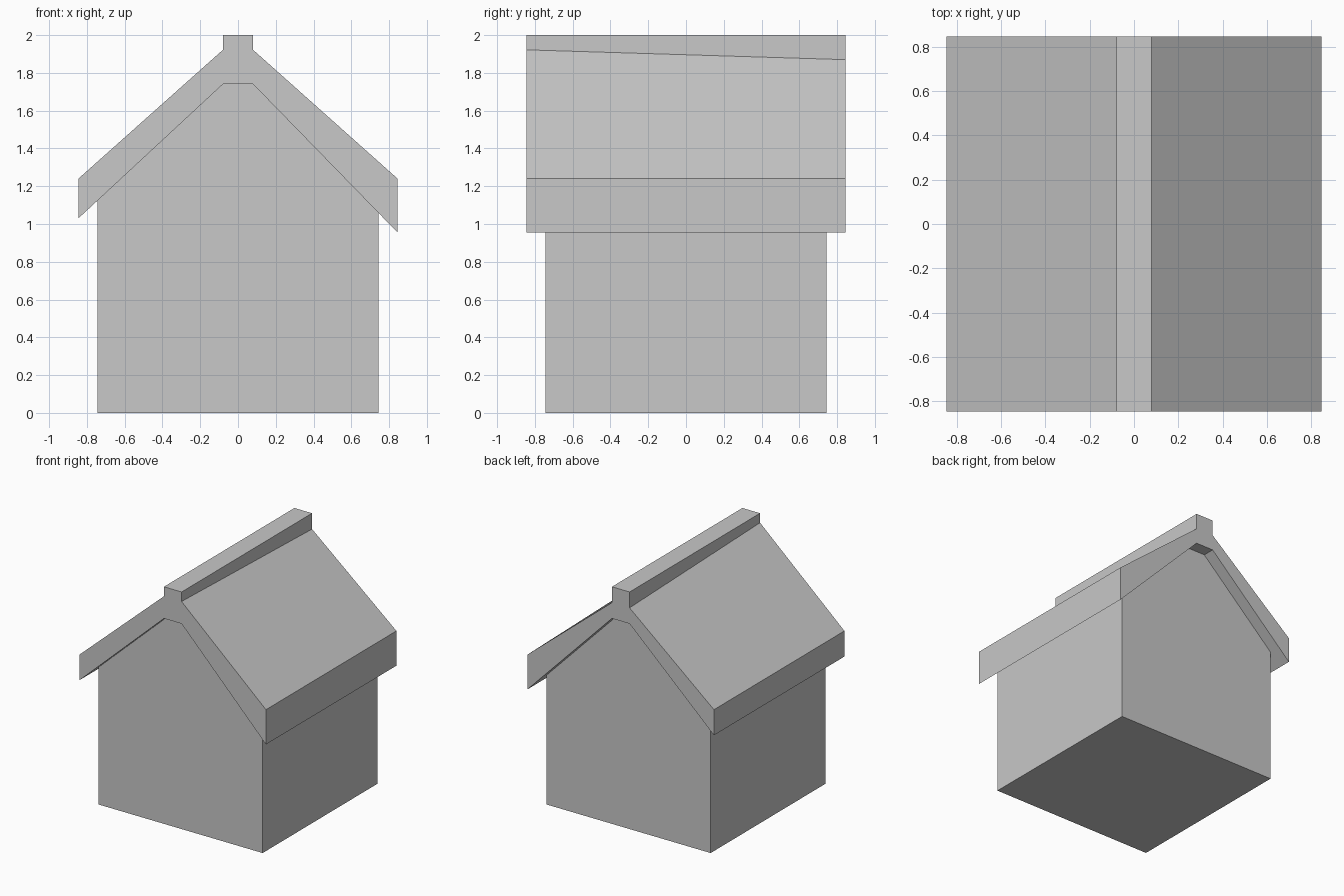
import bpy
import bmesh

cube = bpy.data.objects.get("Cube")
if cube:
    bpy.data.objects.remove(cube, do_unlink=True)

# Plain grey finish
grey = bpy.data.materials.new("light_grey")
grey.use_nodes = True
colour = (0.58, 0.58, 0.58, 1)
grey.diffuse_color = colour
grey.node_tree.nodes["Principled BSDF"].inputs["Base Color"].default_value = colour


def loft(name, front, back, half_depth):
    """Solid between an x-z profile at the front and one at the back."""
    bm = bmesh.new()
    rings = [[bm.verts.new((x, y, z)) for x, z in profile]
             for profile, y in ((front, -half_depth), (back, half_depth))]
    bm.faces.new(rings[0])
    bm.faces.new(reversed(rings[1]))
    count = len(front)
    for i in range(count):
        j = (i + 1) % count
        bm.faces.new((rings[0][j], rings[0][i], rings[1][i], rings[1][j]))
    bmesh.ops.recalc_face_normals(bm, faces=bm.faces)
    mesh = bpy.data.meshes.new(name)
    bm.to_mesh(mesh)
    bm.free()
    mesh.materials.append(grey)
    obj = bpy.data.objects.new(name, mesh)
    bpy.context.collection.objects.link(obj)
    return obj


EAVE, WALL, RIDGE = 0.845, 0.745, 0.08
CEILING, RIGHT_LIP, LEFT_LIP = 1.74, 1.03, 0.955


def underside(lip, x):
    """Height of the sloping roof underside at distance x from the middle."""
    return lip + (CEILING - lip) * (EAVE - x) / (EAVE - RIDGE)


# Walls: gabled block reaching up to the roof underside
walls = [(-WALL, 0), (WALL, 0), (WALL, underside(LEFT_LIP, WALL)),
         (RIDGE, CEILING), (-RIDGE, CEILING), (-WALL, underside(RIGHT_LIP, WALL))]
loft("house_walls", walls, walls, WALL)


# Roof: overhanging shell with a raised ridge, its slopes dropping to the back
def roof_profile(shoulder):
    return [(-EAVE, RIGHT_LIP), (-RIDGE, CEILING), (RIDGE, CEILING), (EAVE, LEFT_LIP),
            (EAVE, 1.24), (RIDGE, shoulder), (RIDGE, 2), (-RIDGE, 2),
            (-RIDGE, shoulder), (-EAVE, 1.24)]


loft("roof", roof_profile(1.922), roof_profile(1.87), EAVE)
